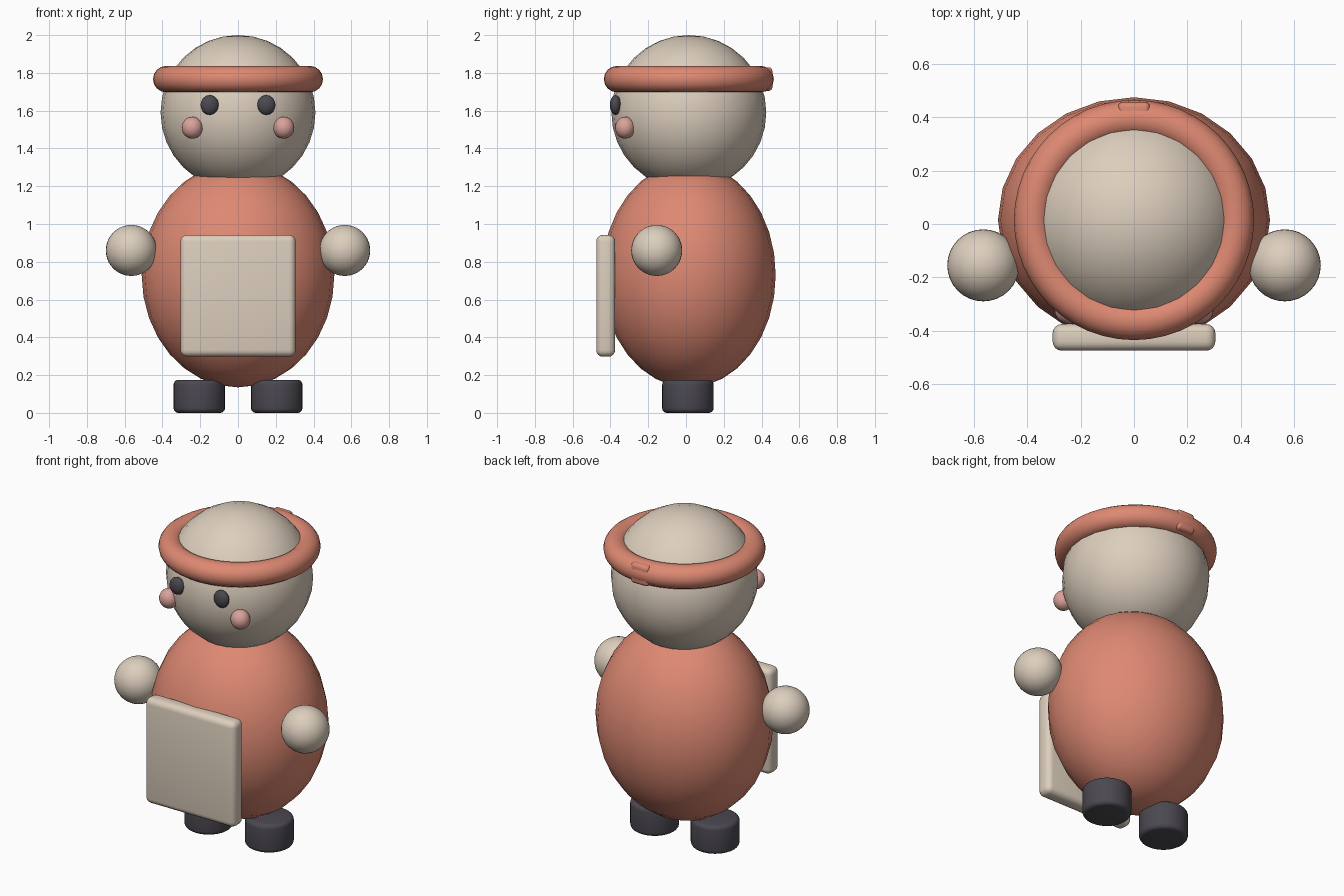
import bpy
import math

if "Cube" in bpy.data.objects:
    bpy.data.objects.remove(bpy.data.objects["Cube"])


def material(name, rgb):
    m = bpy.data.materials.new(name)
    m.diffuse_color = (*rgb, 1.0)
    m.use_nodes = True
    m.node_tree.nodes["Principled BSDF"].inputs["Base Color"].default_value = m.diffuse_color
    return m


CREAM = material("cream", (0.72, 0.62, 0.51))
CORAL = material("coral", (0.73, 0.25, 0.17))
DARK = material("charcoal", (0.07, 0.065, 0.08))
PINK = material("pink", (0.70, 0.36, 0.32))
CY = 0.015  # depth of the body and head axis


def finish(name, mat, bevel=0.0):
    ob = bpy.context.object
    ob.name = name
    ob.data.materials.append(mat)
    bpy.ops.object.transform_apply(location=False, rotation=True, scale=True)
    if bevel:
        mod = ob.modifiers.new("rounding", 'BEVEL')
        mod.width = bevel
        mod.segments = 4
        mod.limit_method = 'ANGLE'
        mod.angle_limit = math.radians(40)
        bpy.ops.object.modifier_apply(modifier=mod.name)
    bpy.ops.object.shade_smooth_by_angle(angle=math.radians(40))
    return ob


def ball(name, mat, loc, radii, segs=24, rings=16):
    bpy.ops.mesh.primitive_uv_sphere_add(segments=segs, ring_count=rings, radius=1, location=loc)
    bpy.context.object.scale = radii
    return finish(name, mat)


def rounded_box(name, mat, loc, size, bevel):
    bpy.ops.mesh.primitive_cube_add(size=1, location=loc)
    bpy.context.object.scale = size
    return finish(name, mat, bevel)


# Body and head
ball("body", CORAL, (0, CY, 0.73), (0.51, 0.46, 0.595))
ball("head", CREAM, (0, CY, 1.59), (0.41, 0.41, 0.41))

# Headband with a small knot at the back
bpy.ops.mesh.primitive_torus_add(location=(0, CY, 1.767), major_radius=0.38, minor_radius=0.07,
                                 major_segments=48, minor_segments=16)
finish("headband", CORAL)
rounded_box("headband_knot", CORAL, (0, 0.42, 1.767), (0.12, 0.075, 0.125), 0.02)

# Board held in front of the belly
rounded_box("board", CREAM, (0, -0.425, 0.62), (0.61, 0.1, 0.645), 0.035)

# Mirrored parts
for side, s in (("left", -1), ("right", 1)):
    ball(side + "_hand", CREAM, (s * 0.565, -0.155, 0.86), (0.135,) * 3, 32, 20)
    ball(side + "_eye", DARK, (s * 0.15, -0.373, 1.63), (0.048, 0.03, 0.052))
    ball(side + "_cheek", PINK, (s * 0.242, -0.322, 1.51), (0.056, 0.053, 0.058))
    bpy.ops.mesh.primitive_cylinder_add(vertices=32, radius=0.136, depth=0.175,
                                        location=(s * 0.205, 0.01, 0.0875))
    finish(side + "_foot", DARK, 0.025)
